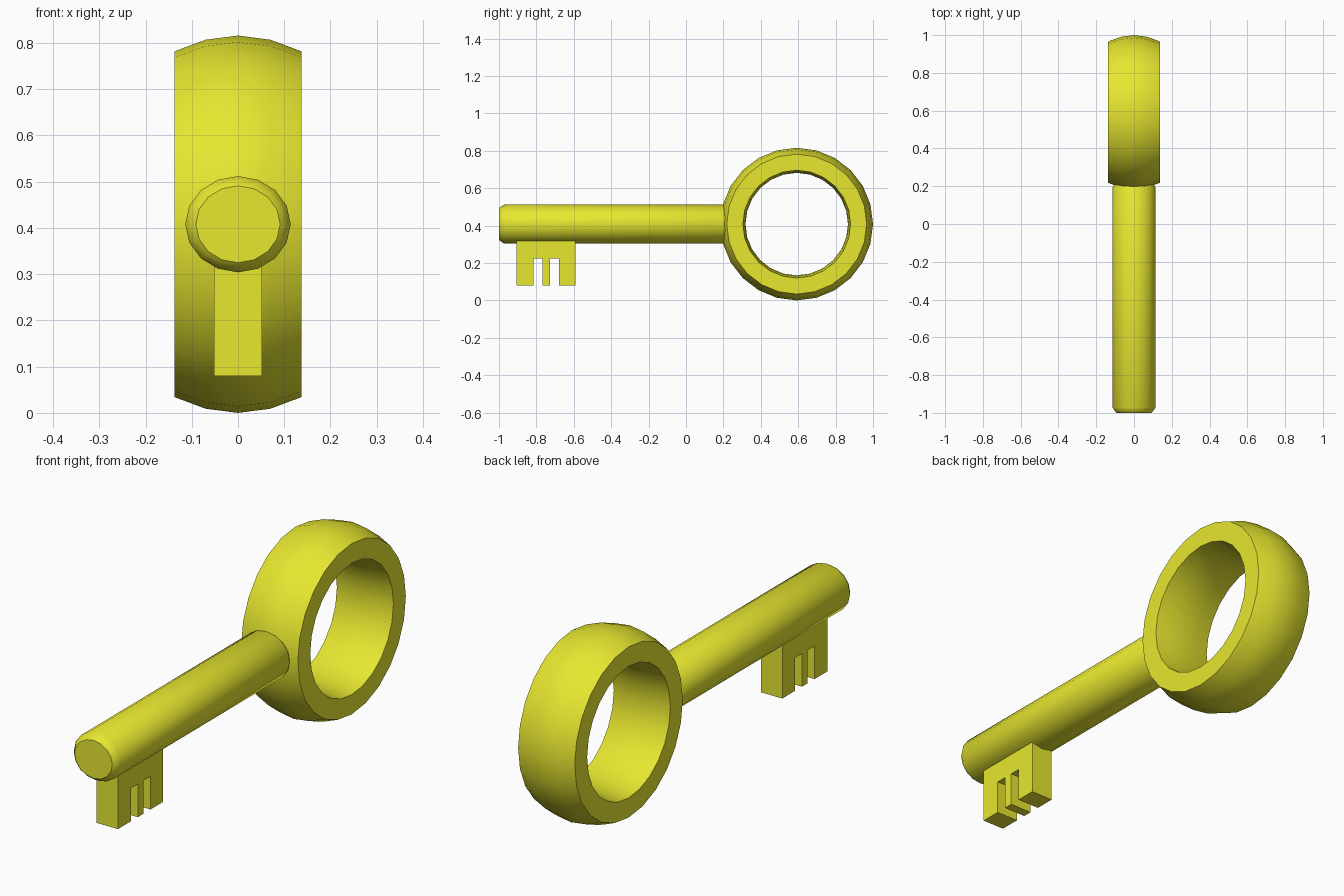
import bpy, bmesh
from math import sin, cos, pi

if "Cube" in bpy.data.objects:
    bpy.data.objects.remove(bpy.data.objects["Cube"])

mat = bpy.data.materials.new("yellow")
mat.diffuse_color = (0.8, 0.8, 0.03, 1)
mat.use_nodes = True
mat.node_tree.nodes["Principled BSDF"].inputs["Base Color"].default_value = mat.diffuse_color


def finish(name, bm, smooth=True):
    bmesh.ops.recalc_face_normals(bm, faces=bm.faces)
    me = bpy.data.meshes.new(name)
    bm.to_mesh(me)
    bm.free()
    me.materials.append(mat)
    ob = bpy.data.objects.new(name, me)
    bpy.context.collection.objects.link(ob)
    if smooth:
        bpy.ops.object.select_all(action='DESELECT')
        ob.select_set(True)
        bpy.context.view_layer.objects.active = ob
        bpy.ops.object.shade_smooth_by_angle(angle=0.6)
    return ob


def bridge(bm, a, b):
    n = len(a)
    for i in range(n):
        j = (i + 1) % n
        bm.faces.new((a[i], a[j], b[j], b[i]))


# Ring handle: bulged band profile (x, radius) revolved around x
profile = [(-0.137, 0.374), (-0.07, 0.399), (0, 0.408), (0.07, 0.399), (0.137, 0.374),
           (0.137, 0.288), (0.07, 0.279), (0, 0.274), (-0.07, 0.279), (-0.137, 0.288)]
SEG = 24
bm = bmesh.new()
loops = []
for k in range(SEG):
    a = 2 * pi * k / SEG
    loops.append([bm.verts.new((x, 0.592 + r * cos(a), 0.408 + r * sin(a))) for x, r in profile])
for k in range(SEG):
    bridge(bm, loops[k], loops[(k + 1) % SEG])
finish("ring_handle", bm)

# Shaft: slightly oval rod with chamfered ends
SIDES = 16
bm = bmesh.new()
loops = []
for y, s in [(-1, 0.80), (-0.992, 0.88), (-0.972, 1), (0.195, 1), (0.215, 0.88), (0.223, 0.8)]:
    loops.append([bm.verts.new((0.114 * s * cos(2 * pi * i / SIDES), y,
                                0.408 + 0.104 * s * sin(2 * pi * i / SIDES)))
                  for i in range(SIDES)])
for a, b in zip(loops, loops[1:]):
    bridge(bm, a, b)
bm.faces.new(loops[0])
bm.faces.new(loops[-1])
finish("shaft", bm)

# Key bit: comb outline (y, z) extruded across x
top, gap, low = 0.34, 0.225, 0.08
outline = [(-0.905, top), (-0.905, low), (-0.815, low), (-0.815, gap),
           (-0.768, gap), (-0.768, low), (-0.728, low), (-0.728, gap),
           (-0.68, gap), (-0.68, low), (-0.592, low), (-0.592, top)]
bm = bmesh.new()
face = bm.faces.new([bm.verts.new((-0.052, y, z)) for y, z in outline])
ext = bmesh.ops.extrude_face_region(bm, geom=[face])
bmesh.ops.translate(bm, vec=(0.104, 0, 0),
                    verts=[g for g in ext["geom"] if isinstance(g, bmesh.types.BMVert)])
finish("key_bit", bm, smooth=False)
